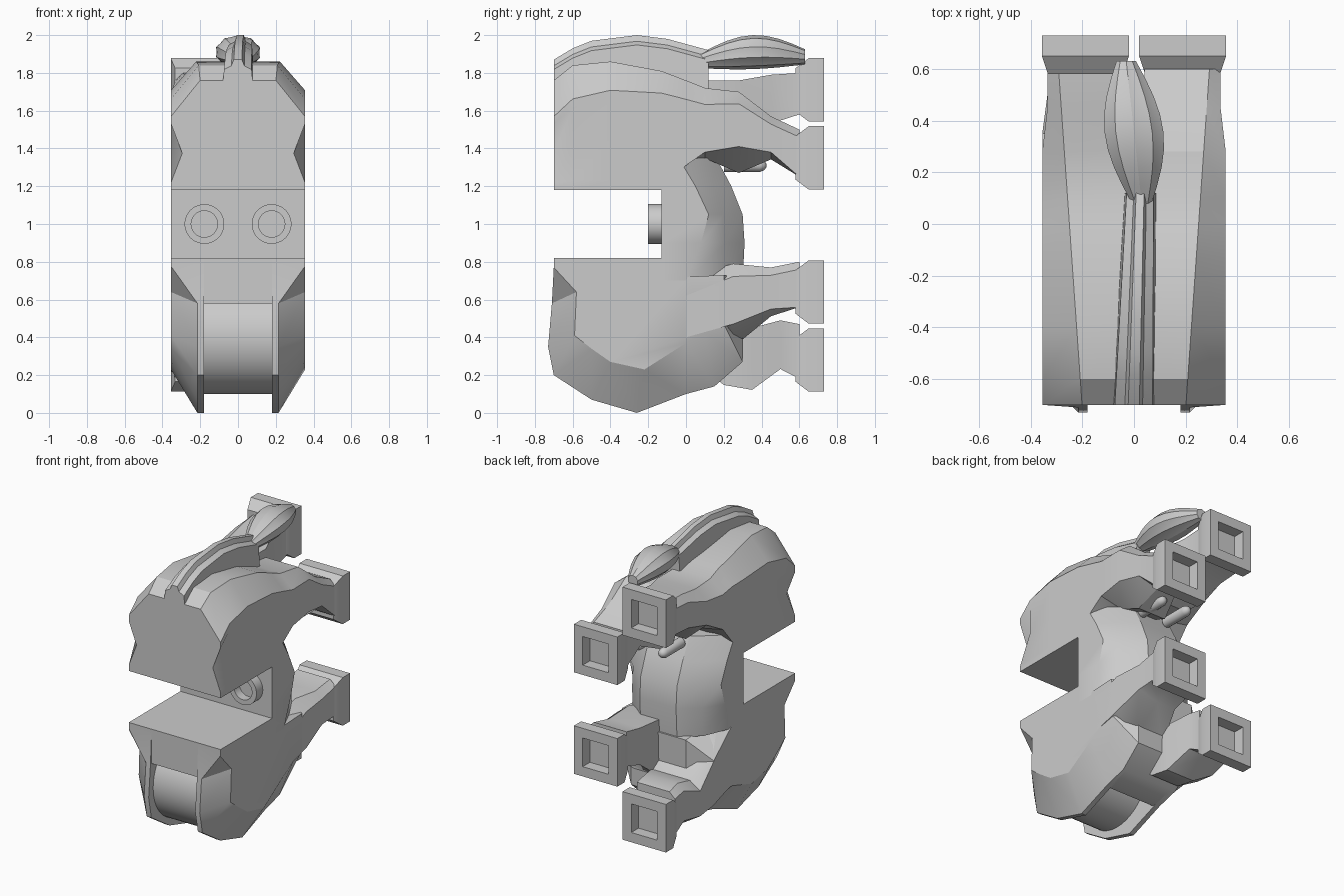
import bpy, bmesh, math

default_cube = bpy.data.objects.get("Cube")
if default_cube:
    bpy.data.objects.remove(default_cube, do_unlink=True)

shade = (.6, .6, .6, 1)
grey = bpy.data.materials.new("plain grey")
grey.use_nodes = True
grey.diffuse_color = shade
grey.node_tree.nodes["Principled BSDF"].inputs["Base Color"].default_value = shade

half_width = .355
slot_roof = 1.18
slot_floor = .82
slot_wall = -.13
front = -.7
sides = {"left": 1, "right": -1}


def loft(name, rings, angle=30):
    """Skin a row of equal point loops and close both ends."""
    bm = bmesh.new()
    loops = [[bm.verts.new(point) for point in ring] for ring in rings]
    count = len(loops[0])
    for first, second in zip(loops, loops[1:]):
        for i in range(count):
            j = (i + 1) % count
            bm.faces.new((first[i], first[j], second[j], second[i]))
    bm.faces.new(loops[0])
    bm.faces.new(loops[-1])
    bmesh.ops.recalc_face_normals(bm, faces=bm.faces)
    mesh = bpy.data.meshes.new(name)
    bm.to_mesh(mesh)
    bm.free()
    mesh.materials.append(grey)
    mesh.shade_smooth()
    mesh.set_sharp_from_angle(angle=math.radians(angle))
    obj = bpy.data.objects.new(name, mesh)
    bpy.context.collection.objects.link(obj)
    return obj


def circle(radius, steps=40):
    """Points of a circle as pairs."""
    turns = [math.tau * i / steps for i in range(steps)]
    return [(radius * math.cos(turn), radius * math.sin(turn)) for turn in turns]


def mirrored(half):
    """Complete an outline from the points on its positive side."""
    return half + [(-across, along) for across, along in reversed(half)]


def round_bar(name, x, z, rows, steps=40, angle=30):
    """Turned part along y, given as (y, radius) rows."""
    return loft(name, [[(x + across, y, z + up) for across, up in circle(radius, steps)]
                       for y, radius in rows], angle)


def side_ring(x, profile):
    """Place a side profile of (y, z) points at one x."""
    return [(x, y, z) for y, z in profile]


def limb(name, side, rows):
    """Loft (y, underside, top) rows with a bevelled shoulder, thinner towards the foot."""
    rings = []
    for y, base, top in rows:
        slim = y > .4
        inner = .04 if slim else -.02
        outer = half_width - .02 if slim else half_width
        pinch = .06 if y == front else 0
        droop = max(0, .14 - abs(y - .28) * .6)
        flank = top - max(.04, .1 - .13 * y)
        rise = flank - base
        shoulder = .25 + .07 * y
        section = [(inner, base - droop), (outer * .55, base - droop), (outer, base),
                   (outer, base + rise * .1), (outer - pinch, base + rise * .5),
                   (outer, base + rise * .9), (outer, flank),
                   (shoulder, top), (inner, top)]
        rings.append([(side * x, y, z) for x, z in section])
    return loft(name, rings)


def foot(name, side, z):
    """Square foot with a flared neck and a square recess in its end."""
    end, neck, size, hole = .73, .65, .168, .1
    rings = []
    for y, wide, tall in ((.58, .145, .115), (neck, size, size), (end, size, size),
                          (end, hole, hole), (neck, hole, hole)):
        square = mirrored([(wide, -tall), (wide, tall)])
        rings.append([(side * .188 + x, y, z + up) for x, up in square])
    return loft(name, rings)


# Upper jaw with one leg arching down and the other held high
jaw_rows = [(front, slot_roof, 1.76), (-.6, slot_roof, 1.84), (-.4, slot_roof, 1.86),
            (slot_wall, slot_roof, 1.81)]
limb("upper_body_left", sides["left"], jaw_rows + [
    (0, 1.31, 1.76), (.1, 1.38, 1.72), (.28, 1.41, 1.7), (.45, 1.38, 1.57), (.6, 1.25, 1.5)])
limb("upper_body_right", sides["right"], jaw_rows + [
    (0, 1.31, 1.79), (.1, 1.43, 1.76), (.28, 1.53, 1.76), (.45, 1.57, 1.79), (.6, 1.58, 1.8)])

# Lower legs
limb("lower_leg_left", sides["left"], [
    (0, .4, .72), (.25, .47, .79), (.45, .55, .77), (.6, .56, .8)])
limb("lower_leg_right", sides["right"], [
    (0, .31, .72), (.2, .24, .62), (.35, .22, .45), (.5, .24, .49), (.6, .18, .47)])

# Hollow feet
foot("upper_foot_left", sides["left"], 1.35)
foot("upper_foot_right", sides["right"], 1.71)
foot("lower_foot_left", sides["left"], .64)
foot("lower_foot_right", sides["right"], .28)

# Waist joining the two jaws behind the slot
waist = []
for z, flat, back in ((.7, 0, .3), (.9, .08, .31), (1.05, .12, .3),
                      (1.2, .05, .24), (1.35, -.04, .16)):
    outline = mirrored([(half_width, slot_wall), (half_width, flat),
                        (.27, back - .1), (.14, back)])
    waist.append([(x, y, z) for x, y in outline])
loft("waist", waist)

# Lower jaw: flat cheeks narrowing below the lip to two plates around the roller
lip = [(front, slot_floor), (front, .77)]
cheek_front = lip + [(-.58, .64), (-.59, .41), (-.5, .34), (-.4, .27), (-.22, .23)]
cheek_back = {"left": [(0, .37), (.1, .43), (.2, .47), (.2, .73)],
              "right": [(0, .3), (.1, .28), (.2, .25), (.2, .55)]}
joint = [(0, .72), (slot_wall, slot_floor)]
rump = [(0, .1), (.15, .14), (.3, .27), (.31, .7)]
plate = lip + [(-.71, .58), (-.73, .35), (-.7, .2), (-.5, .07), (-.26, 0)] + rump + joint
for label, side in sides.items():
    cheek = cheek_front + cheek_back[label] + joint
    face = [(side * (half_width - .005 if point in lip else .215), *point) for point in plate]
    loft("jaw_cheek_" + label, [side_ring(side * half_width, cheek), face,
                                side_ring(side * .18, plate)])

# Core behind the roller, cut back below the lip
pocket_roof, pocket_back = .58, -.03
core = [(front, slot_floor), (front, pocket_roof), (pocket_back, pocket_roof),
        (pocket_back, .1)] + rump + joint
loft("jaw_core", [side_ring(x, core) for x in (-.19, .19)])
wheel = [(y - .38, z + .4) for y, z in circle(.3, 64)]
loft("roller", [side_ring(x, wheel) for x in (-.185, .185)])

# Hollow studs on the slot wall and round pegs between the upper legs
for label, side in sides.items():
    rim, bore, tip = .105, .07, -.2
    round_bar("stud_" + label, side * .178, 1,
              [(slot_wall, rim), (tip, rim), (tip, bore), (slot_wall - .01, bore)])
    round_bar("peg_" + label, side * .1, 1.31,
              [(.2, .035), (.39, .035), (.415, .025), (.425, .01)], steps=16, angle=60)

# Ridged crest along the top, narrowing backwards
crest = []
ridge = mirrored([(1, -.6), (.85, .6), (.4, .75), (.25, 1)])
for y, top in ((front, 1.87), (-.6, 1.93), (-.5, 1.97), (-.26, 2), (-.1, 1.98), (.12, 1.92)):
    middle = .02 + .03 * y
    width = .065 - .03 * y
    crest.append([(middle + across * width, y, top - .13 * (1 - up)) for across, up in ridge])
loft("crest", crest)

# Fluted tail hanging behind the crest, swelling in the middle
tail = []
steps = 8
for k in range(steps + 1):
    t = k / steps
    swell = math.sin(math.pi * t)
    ring = []
    for i, (across, up) in enumerate(circle(1, 20)):
        flute = 1 if i % 2 else .93
        x = .03 - .06 * t + across * flute * (.04 + .08 * swell)
        z = 1.865 + .02 * t + .035 * swell + up * flute * (.04 + .05 * swell)
        ring.append((x, .08 + .55 * t, z))
    tail.append(ring)
loft("tail", tail)
